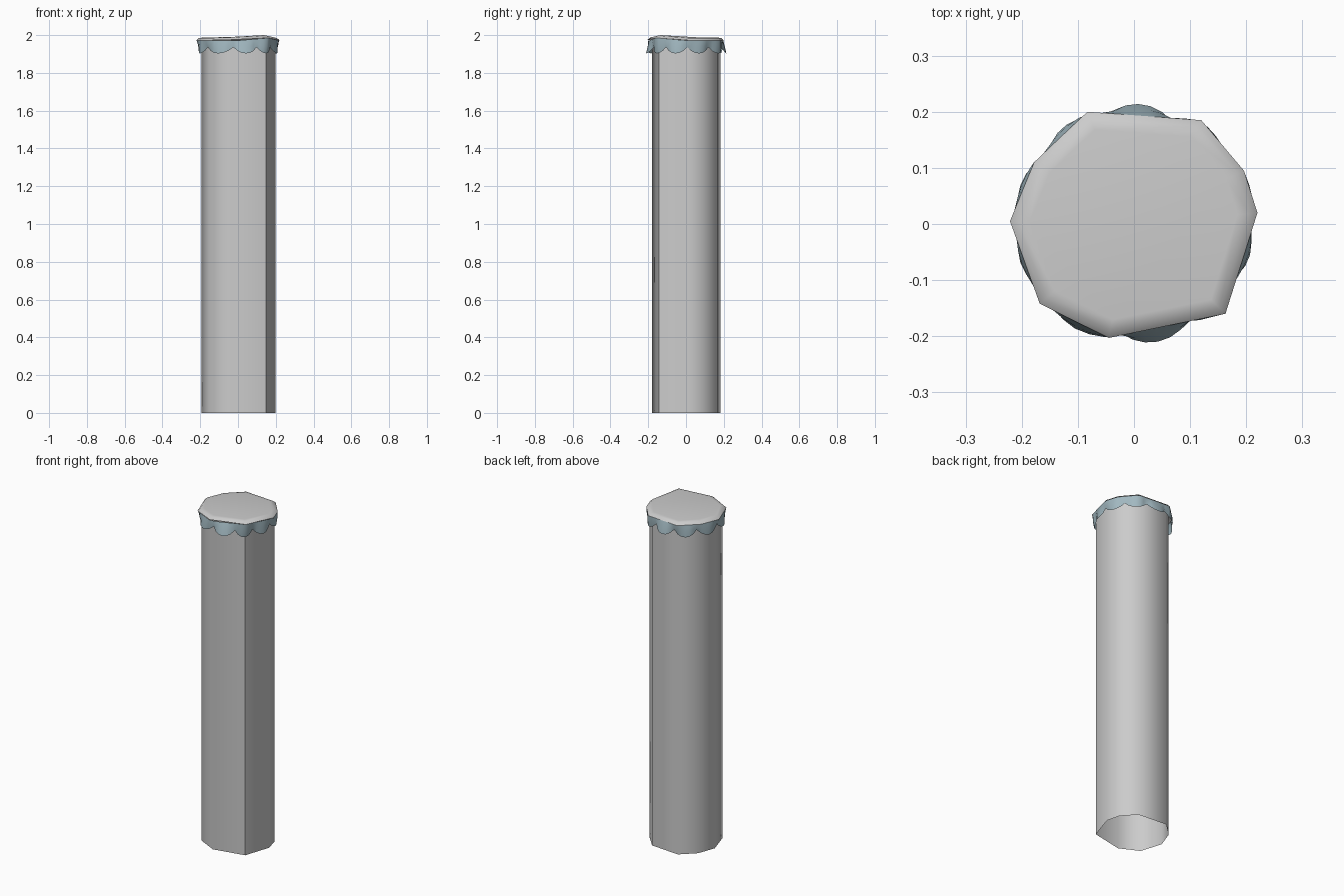
import bpy, bmesh, math
from mathutils import Vector

if "Cube" in bpy.data.objects:
    bpy.data.objects.remove(bpy.data.objects["Cube"])


def material(name, rgb):
    m = bpy.data.materials.new(name)
    m.diffuse_color = (*rgb, 1)
    m.use_nodes = True
    m.node_tree.nodes["Principled BSDF"].inputs["Base Color"].default_value = m.diffuse_color
    return m


def loft(name, rings, cap_top, mat, angle):
    """Join closed rings of equal length into a smooth shell."""
    bm = bmesh.new()
    loops = [[bm.verts.new(p) for p in ring] for ring in rings]
    for a, b in zip(loops, loops[1:]):
        n = len(a)
        for i in range(n):
            j = (i + 1) % n
            bm.faces.new((a[i], a[j], b[j], b[i]))
    if cap_top:
        bm.faces.new(loops[-1])
    me = bpy.data.meshes.new(name)
    bm.to_mesh(me)
    bm.free()
    ob = bpy.data.objects.new(name, me)
    bpy.context.collection.objects.link(ob)
    me.materials.append(mat)
    bpy.ops.object.select_all(action='DESELECT')
    ob.select_set(True)
    bpy.context.view_layer.objects.active = ob
    bpy.ops.object.shade_smooth_by_angle(angle=math.radians(angle))
    return ob


# Irregular outlines, counter-clockwise
tube = [(0.198, 0.01), (0.178, 0.09), (0.107, 0.167), (-0.073, 0.182), (-0.155, 0.105),
        (-0.192, 0.003), (-0.152, -0.125), (-0.04, -0.181), (0.148, -0.143)]
rim = [(0.22, 0.02), (0.196, 0.095), (0.12, 0.185), (-0.083, 0.2), (-0.178, 0.11),
       (-0.221, 0.005), (-0.168, -0.142), (-0.045, -0.203), (0.163, -0.16)]


def outline_radius(pts, t):
    """Distance from the axis to the outline along angle t."""
    d = Vector((math.cos(t), math.sin(t)))
    for a, b in zip(pts, pts[1:] + pts[:1]):
        a, b = Vector(a), Vector(b)
        e = b - a
        den = d.cross(e)
        if abs(den) < 1e-9:
            continue
        r, s = a.cross(e) / den, a.cross(d) / den
        if r > 0 and -1e-6 <= s <= 1 + 1e-6:
            return r
    return 0.2


grey = material("pale_grey", (0.62, 0.61, 0.63))
teal = material("grey_teal", (0.36, 0.48, 0.53))

# Hollow stem, open at the bottom
loft("stem", [[(x, y, z) for x, y in tube] for z in (0, 0.03, 1.975)], False, grey, 60)

# Top cover with a softly sloped border and one raised corner
lift = [0, 0, 0, 0, 0, 0, 0, 0.003, 0.013]
loft("top_cover", [
    [(x, y, 1.972 + h) for (x, y), h in zip(rim, lift)],
    [(x * 0.94, y * 0.94, 1.984 + h) for (x, y), h in zip(rim, lift)],
    [(x * 0.84, y * 0.84, 1.987 + h) for (x, y), h in zip(rim, lift)]], True, grey, 60)

# Scalloped skirt hanging from the cover edge
cusps = [2, 36, 70, 106, 142, 180, 218, 263, 300, 328, 362]
top, mid, low = [], [], []
steps = 6
for a, b in zip(cusps, cusps[1:]):
    for k in range(steps):
        f = k / steps
        t = math.radians(a + (b - a) * f)
        bulge = math.sin(math.pi * f) ** 0.8
        r0 = outline_radius(rim, t)
        r2 = max(outline_radius(tube, t) + 0.008, 0.195 + 0.019 * bulge)
        z2 = 1.936 - 0.033 * bulge
        c, s = math.cos(t), math.sin(t)
        zt = 1.972 + 0.013 * max(0, 1 - abs(math.degrees(t) - 316) / 44)
        top.append((c * r0, s * r0, zt))
        rm = (r0 + r2) / 2 + 0.002
        mid.append((c * rm, s * rm, 1.953 - 0.014 * bulge))
        low.append((c * r2, s * r2, z2))
loft("scalloped_skirt", [low, mid, top], False, teal, 50)
